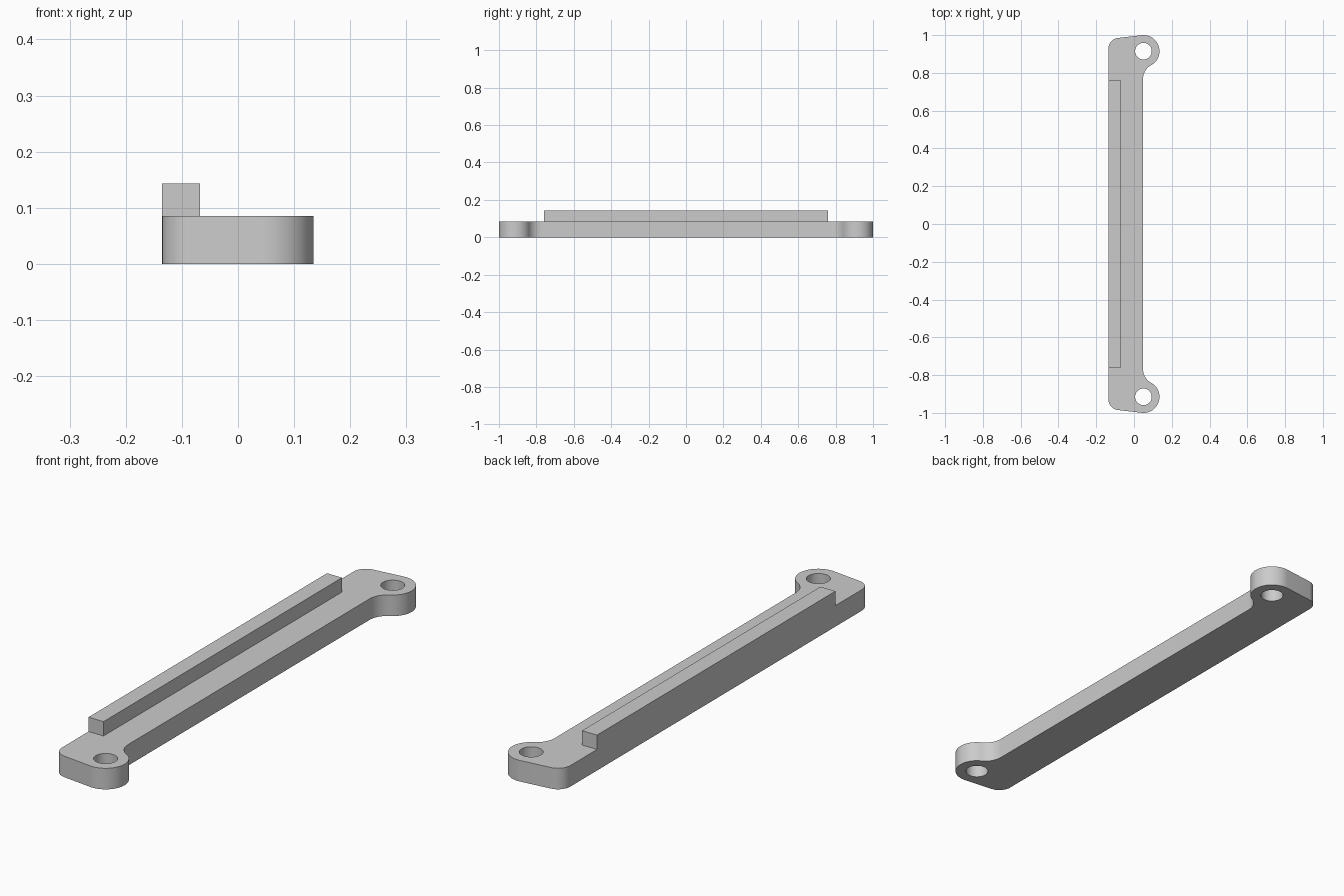
import bpy
import bmesh
from math import atan2, cos, degrees, hypot, radians, sin, sqrt
from mathutils import Vector

default = bpy.data.objects.get("Cube")
if default:
    bpy.data.objects.remove(default, do_unlink=True)

THICK = 0.085
LEFT, EDGE = -0.135, 0.048
EAR, EAR_R, HOLE_R = (0.05, 0.915), 0.085, 0.044
CORNER_R, FILLET_R = 0.055, 0.08
CORNER = (LEFT + CORNER_R, 0.93)

grey = bpy.data.materials.new("plain grey")
grey.use_nodes = True
colour = (0.6, 0.6, 0.6, 1)
grey.diffuse_color = colour
grey.node_tree.nodes["Principled BSDF"].inputs["Base Color"].default_value = colour


def arc(centre, r, start, end, steps):
    """Points along an arc, angles in degrees."""
    angles = [radians(start + (end - start) * i / steps) for i in range(steps + 1)]
    return [(centre[0] + r * cos(a), centre[1] + r * sin(a)) for a in angles]


def finish(bm, name):
    bmesh.ops.recalc_face_normals(bm, faces=bm.faces)
    mesh = bpy.data.meshes.new(name)
    bm.to_mesh(mesh)
    bm.free()
    mesh.materials.append(grey)
    obj = bpy.data.objects.new(name, mesh)
    bpy.context.collection.objects.link(obj)
    return obj


# Half outline: rounded corner, sloping end, round ear and concave fillet
dx, dy = EAR[0] - CORNER[0], EAR[1] - CORNER[1]
slope = 90 + degrees(atan2(dy, dx)) + degrees(
    atan2(EAR_R - CORNER_R, sqrt(hypot(dx, dy) ** 2 - (EAR_R - CORNER_R) ** 2)))
fillet_x = EDGE + FILLET_R
drop = sqrt((FILLET_R + EAR_R) ** 2 - (fillet_x - EAR[0]) ** 2)
fillet = (fillet_x, EAR[1] - drop)
tangent = degrees(atan2(-drop, fillet_x - EAR[0]))
half = (arc(CORNER, CORNER_R, 180, slope, 12)
        + arc(EAR, EAR_R, slope, tangent, 32)
        + arc(fillet, FILLET_R, tangent + 180, 180, 14)[1:])
outline = half + [(x, -y) for x, y in reversed(half)]
hole = arc(EAR, HOLE_R, 0, 360, 40)[:-1]

# Flat bar with two screw holes
bm = bmesh.new()
for loop in (outline, hole, [(x, -y) for x, y in hole]):
    verts = [bm.verts.new((x, y, 0)) for x, y in loop]
    for a, b in zip(verts, verts[1:] + verts[:1]):
        bm.edges.new((a, b))
bmesh.ops.triangle_fill(bm, edges=bm.edges[:], use_beauty=True, normal=(0, 0, 1))
top = bmesh.ops.extrude_face_region(bm, geom=bm.faces[:], use_keep_orig=True)
bmesh.ops.translate(bm, vec=(0, 0, THICK),
                    verts=[v for v in top["geom"] if isinstance(v, bmesh.types.BMVert)])
bar = finish(bm, "mounting_bar")
bpy.ops.object.select_all(action="DESELECT")
bar.select_set(True)
bpy.context.view_layer.objects.active = bar
bpy.ops.object.shade_smooth_by_angle(angle=radians(30))

# Raised rail flush with the left edge, open where it joins the bar
bm = bmesh.new()
bmesh.ops.create_cube(bm, size=1)
low, high = Vector((LEFT, -0.76, THICK)), Vector((-0.068, 0.76, 0.143))
bmesh.ops.scale(bm, vec=high - low, verts=bm.verts)
bmesh.ops.translate(bm, vec=(low + high) / 2, verts=bm.verts)
bmesh.ops.delete(bm, geom=[f for f in bm.faces if f.normal.z < -0.5], context="FACES_ONLY")
finish(bm, "raised_rail")
